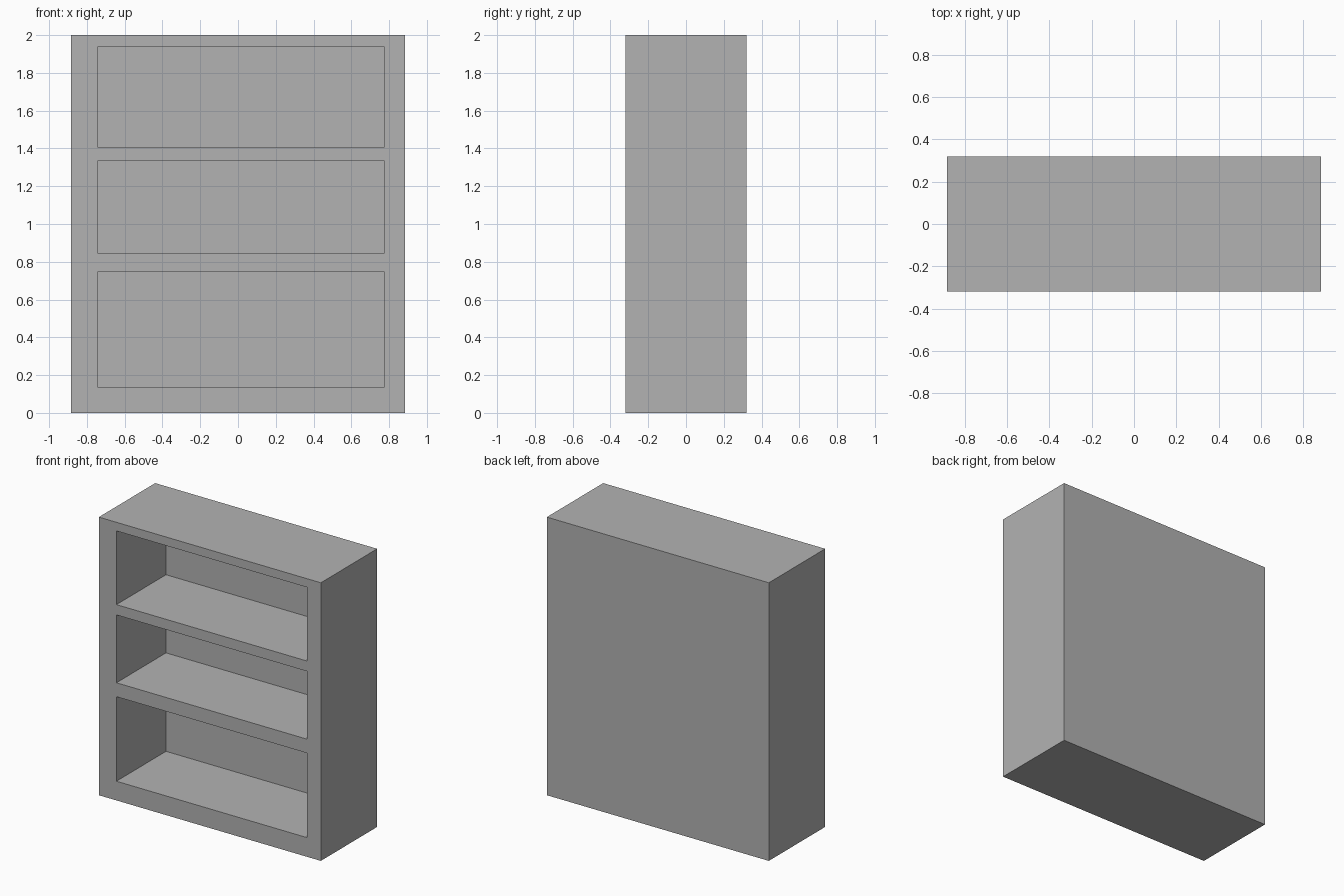
import bpy

default_cube = bpy.data.objects.get("Cube")
if default_cube:
    bpy.data.objects.remove(default_cube, do_unlink=True)

# Plain grey finish
grey = bpy.data.materials.new("plain_grey")
grey.use_nodes = True
colour = (0.448, 0.448, 0.448, 1)
grey.diffuse_color = colour
grey.node_tree.nodes["Principled BSDF"].inputs["Base Color"].default_value = colour


def box(name, low, high):
    """Axis-aligned box between two corners."""
    centre = [(a + b) / 2 for a, b in zip(low, high)]
    bpy.ops.mesh.primitive_cube_add(size=1, location=centre)
    obj = bpy.context.object
    obj.name = name
    obj.scale = [b - a for a, b in zip(low, high)]
    bpy.ops.object.transform_apply(location=True, rotation=False, scale=True)
    obj.data.materials.append(grey)
    return obj


# Solid cabinet body
half_width, half_depth, height = 0.883, 0.32, 2.0
bookcase = box("bookcase", (-half_width, -half_depth, 0),
               (half_width, half_depth, height))

# Three open compartments cut in from the front
left_wall, right_wall, back_panel = -0.743, 0.775, 0.243
compartments = [(0.138, 0.746), (0.846, 1.334), (1.408, 1.938)]
for floor, ceiling in compartments:
    cutter = box("compartment_cutter", (left_wall, -half_depth - 0.1, floor),
                 (right_wall, back_panel, ceiling))
    cutter.hide_render = True
    cut = bookcase.modifiers.new("compartment", "BOOLEAN")
    cut.operation = "DIFFERENCE"
    cut.solver = "EXACT"
    cut.object = cutter
    bpy.context.view_layer.objects.active = bookcase
    bpy.ops.object.modifier_apply(modifier=cut.name)
    bpy.data.objects.remove(cutter, do_unlink=True)
